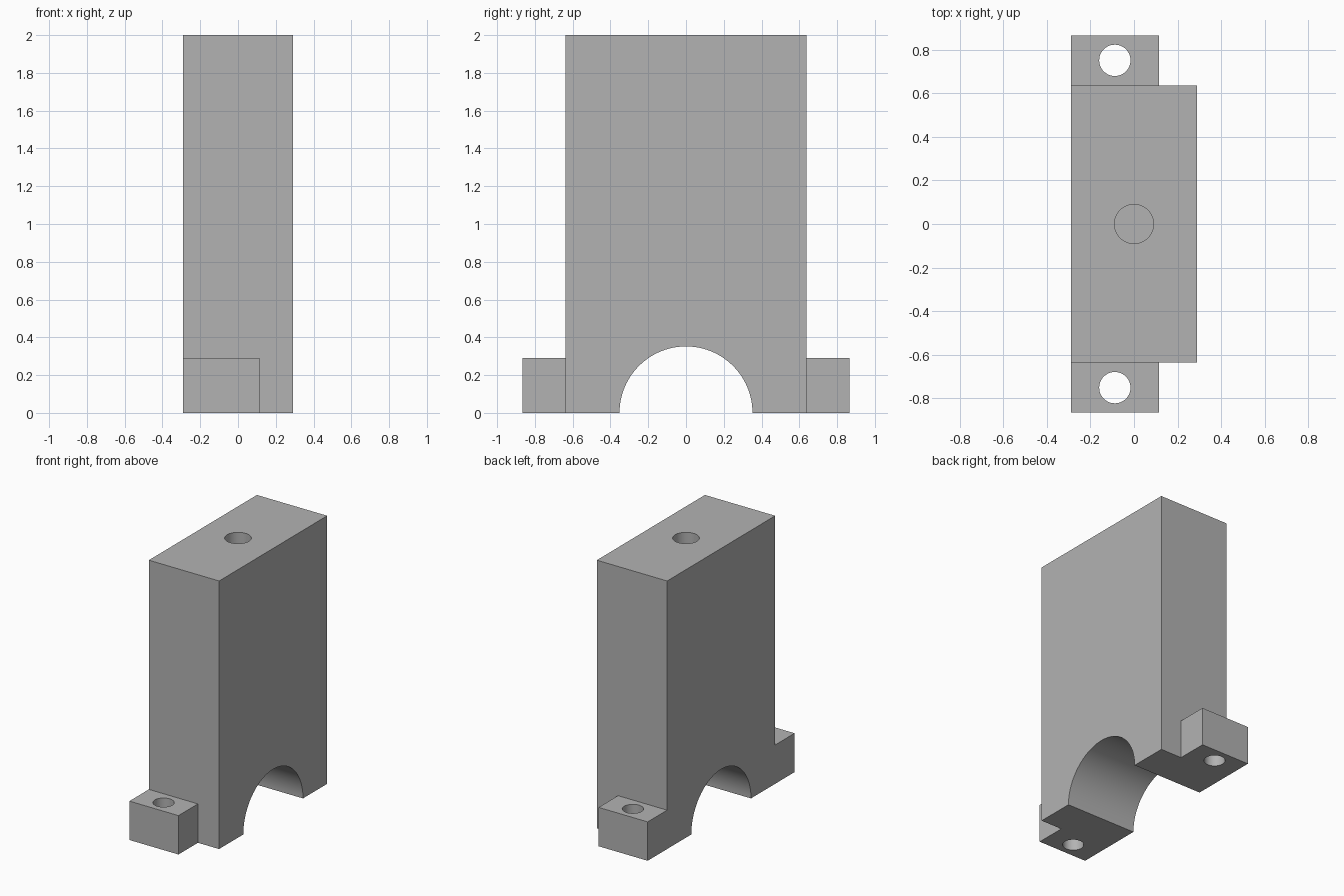
import bpy
from mathutils import Matrix
from math import radians

cube = bpy.data.objects.get("Cube")
if cube:
    bpy.data.objects.remove(cube, do_unlink=True)

grey = bpy.data.materials.new("plain grey")
grey.use_nodes = True
COLOR = (0.45, 0.45, 0.45, 1)
grey.diffuse_color = COLOR
grey.node_tree.nodes["Principled BSDF"].inputs["Base Color"].default_value = COLOR


def box(name, low, high):
    """Axis-aligned box between two corners."""
    size = [b - a for a, b in zip(low, high)]
    centre = [(a + b) / 2 for a, b in zip(low, high)]
    bpy.ops.mesh.primitive_cube_add(size=1, location=centre)
    obj = bpy.context.object
    obj.name = name
    obj.data.transform(Matrix.Diagonal((*size, 1)))
    obj.data.materials.append(grey)
    return obj


def cylinder(name, radius, depth, centre, sides, along_x=False):
    bpy.ops.mesh.primitive_cylinder_add(vertices=sides, radius=radius,
                                        depth=depth, location=centre)
    obj = bpy.context.object
    obj.name = name
    obj.hide_render = True
    if along_x:
        obj.data.transform(Matrix.Rotation(radians(90), 4, 'Y'))
    obj.data.materials.append(grey)
    return obj


def combine(target, tool, operation):
    """Apply a boolean and discard the tool object."""
    mod = target.modifiers.new(tool.name, 'BOOLEAN')
    mod.object = tool
    mod.operation = operation
    mod.solver = 'EXACT'
    bpy.context.view_layer.objects.active = target
    bpy.ops.object.modifier_apply(modifier=mod.name)
    bpy.data.objects.remove(tool, do_unlink=True)


# Tall main block
X, Y = 0.29, 0.637
body = box("bearing_block", (-X, -Y, 0), (X, Y, 2))

# Mounting ears, each with a vertical bolt hole
for side in (-1, 1):
    ys = sorted((side * 0.55, side * 0.866))
    combine(body, box("mounting_ear", (-X, ys[0], 0), (0.115, ys[1], 0.29)), 'UNION')
    hole = cylinder("bolt_hole", 0.072, 0.6, (-0.088, side * 0.752, 0.15), 48)
    combine(body, hole, 'DIFFERENCE')

# Half-round shaft arch through the base
combine(body, cylinder("shaft_arch", 0.352, 1, (0, 0, 0), 96, True), 'DIFFERENCE')

# Blind hole in the top
combine(body, cylinder("top_hole", 0.09, 0.8, (0, 0, 2), 48), 'DIFFERENCE')

# Smooth the round walls, keep the edges sharp
bpy.ops.object.select_all(action='DESELECT')
body.select_set(True)
bpy.context.view_layer.objects.active = body
bpy.ops.object.shade_smooth_by_angle(angle=radians(30))
